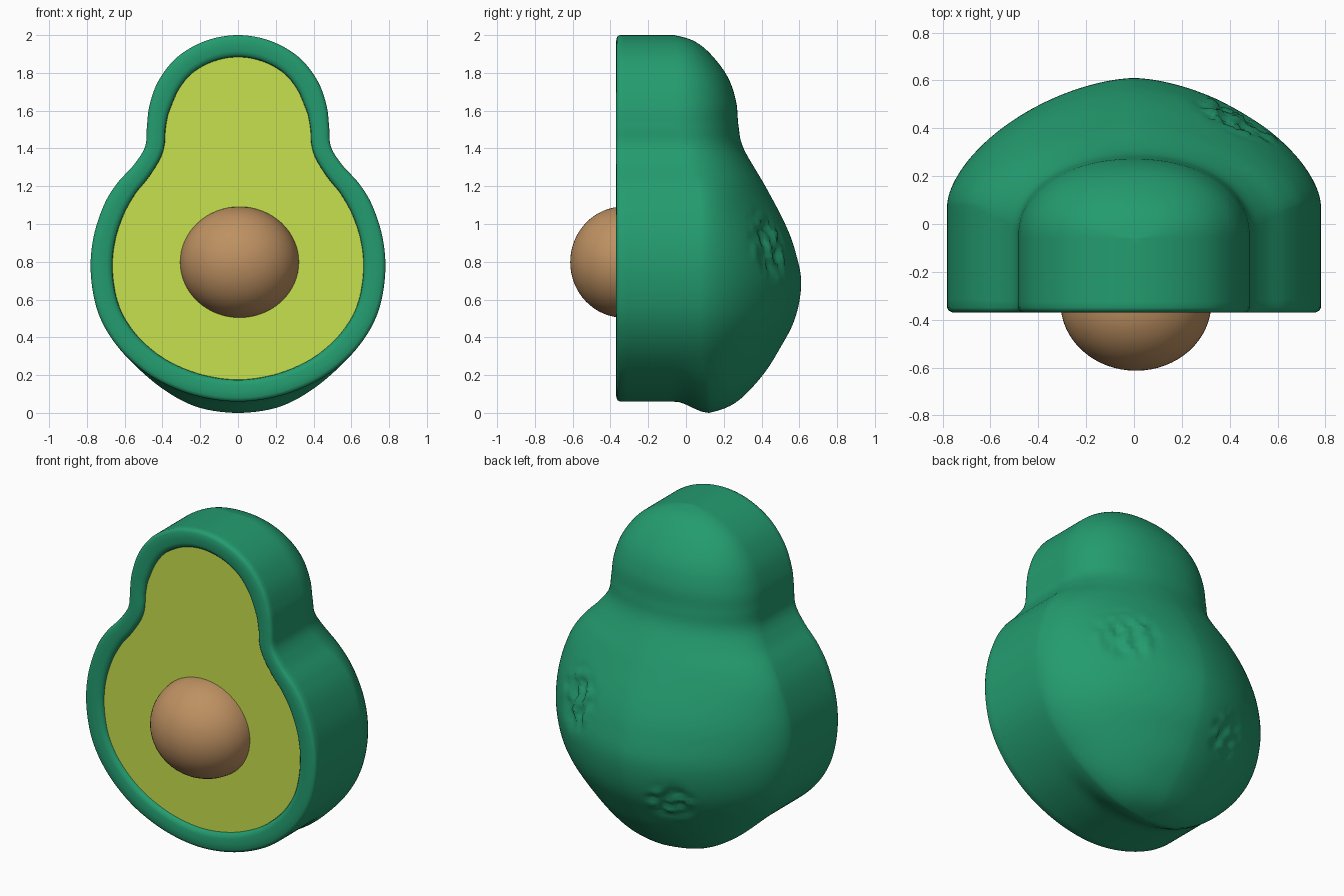
import bpy, bmesh, math
from mathutils import Vector, noise

if "Cube" in bpy.data.objects:
    bpy.data.objects.remove(bpy.data.objects["Cube"])


def material(name, rgb):
    m = bpy.data.materials.new(name)
    m.diffuse_color = (*rgb, 1)
    m.use_nodes = True
    m.node_tree.nodes["Principled BSDF"].inputs["Base Color"].default_value = m.diffuse_color
    return m


def finish(name, bm, mat, angle=40):
    me = bpy.data.meshes.new(name)
    bm.to_mesh(me)
    bm.free()
    me.materials.append(mat)
    ob = bpy.data.objects.new(name, me)
    bpy.context.collection.objects.link(ob)
    bpy.ops.object.select_all(action='DESELECT')
    bpy.context.view_layer.objects.active = ob
    ob.select_set(True)
    bpy.ops.object.shade_smooth_by_angle(angle=math.radians(angle))
    return ob


def cubic(p0, p1, p2, p3, t):
    return 0.5 * (2 * p1 + (p2 - p0) * t + (2 * p0 - 5 * p1 + 4 * p2 - p3) * t * t
                  + (3 * p1 - p0 - 3 * p2 + p3) * t ** 3)


def spline(pts, steps):
    out = []
    for i in range(1, len(pts) - 2):
        out += [cubic(*pts[i - 1:i + 3], k / steps) for k in range(steps)]
    return out + [pts[-2]]


def smooth(a, b, v):
    t = max(0, min(1, (v - a) / (b - a)))
    return t * t * (3 - 2 * t)


green = material("skin green", (0.017, 0.332, 0.16))
lime = material("flesh lime", (0.57, 0.75, 0.075))
brown = material("seed brown", (0.515, 0.283, 0.122))

# Right half of the front outline (x, z), bottom to top, with mirrored end points
half = [Vector(p) for p in [
    (-.22, .09), (0, .06), (.22, .09), (.42, .17), (.57, .28), (.68, .41), (.75, .56), (.78, .75),
    (.765, .93), (.71, 1.1), (.64, 1.215), (.55, 1.315), (.492, 1.41), (.482, 1.52),
    (.468, 1.63), (.42, 1.76), (.32, 1.885), (.17, 1.97), (0, 2.0), (-.17, 1.97)]]
outline = spline(half, 7)

# Back profile (z, y) at x = 0, sampled through a smooth curve
back = spline([Vector(p) for p in [
    (.05, 0), (.06, .12), (.1, .24), (.18, .35), (.3, .465), (.48, .57), (.68, .61), (.85, .58),
    (1.0, .525), (1.2, .42), (1.4, .305), (1.52, .278), (1.65, .265), (1.78, .22),
    (1.9, .13), (1.97, .04), (2.0, -.06), (2.01, -.1)]], 10)


def depth(z):
    for a, b in zip(back, back[1:]):
        if z <= b.x:
            t = (z - a.x) / max(1e-6, b.x - a.x)
            return a.y + (b.y - a.y) * max(0, t)
    return back[-1].y


SCARS = [(Vector((.42, .41, .88)), .23), (Vector((-.25, .51, .46)), .17)]


def shape(x, y, z):
    # bulge below the wall at the bottom
    z -= .06 * smooth(-.06, .12, y) * (1 - smooth(.08, .4, z)) * (1 - smooth(.15, .75, abs(x)))
    p = Vector((x, y, z))
    # rough scarred patches on the back
    for c, r in SCARS:
        f = 1 - smooth(.4 * r, r, (p - c).length)
        if f > 0:
            n = noise.noise(p * 20)
            p += (p - Vector((0, -.1, .8))).normalized() * f * (.03 * n - .008)
    return p


# Skin shell: horizontal slices, straight walls then a rounded back
EDGE = -.35
WALL, ARC = 12, 100
bm = bmesh.new()
rows = []
for q in outline:
    w, z = max(0, q.x), q.y
    head = smooth(1.1, 1.55, z)
    ys = -.06 + .14 * (1 - head) + .04 * (1 - smooth(.06, .3, z))
    b = max(depth(z), ys)
    e = 2 / (1.66 + .5 * head)
    sec = [(w, EDGE + (ys - EDGE) * k / WALL) for k in range(WALL)]
    for k in range(ARC + 1):
        a = math.pi * k / ARC
        c, s = math.cos(a), max(0, math.sin(a))
        sec.append((w * math.copysign(abs(c) ** e, c), ys + (b - ys) * s ** e))
    sec += [(-w, y) for _, y in reversed(sec[:WALL])]
    rows.append([bm.verts.new(shape(x, y, z)) for x, y in sec])
for r0, r1 in zip(rows, rows[1:]):
    for j in range(len(r0) - 1):
        bm.faces.new((r0[j], r0[j + 1], r1[j + 1], r1[j]))

# Closed loop and its outward normals for the rim
loop = outline + [Vector((-p.x, p.y)) for p in reversed(outline[1:-1])]
N = len(loop)


def inset(d):
    pts = []
    for i in range(N):
        t = (loop[(i + 1) % N] - loop[i - 1]).normalized()
        thin = 1 - .15 * (1 - smooth(.05, .3, abs(loop[i].y - 1.43)))
        pts.append(loop[i] - Vector((t.y, -t.x)) * d * thin)
    return pts


# Rounded rim running inward to the recessed flesh
rings = [[bm.verts.new((p.x, y, p.y)) for p in inset(d)] for d, y in
         [(0, EDGE), (.006, -.362), (.02, -.369), (.05, -.37), (.085, -.369),
          (.104, -.363), (.113, -.352), (.117, -.33)]]
for r0, r1 in zip(rings, rings[1:]):
    for i in range(N):
        k = (i + 1) % N
        bm.faces.new((r0[i], r0[k], r1[k], r1[i]))
bmesh.ops.remove_doubles(bm, verts=bm.verts, dist=1e-4)
bmesh.ops.recalc_face_normals(bm, faces=bm.faces)
finish("skin", bm, green, 60)

# Flat cut flesh
bm = bmesh.new()
face = bm.faces.new([bm.verts.new((p.x, -.345, p.y)) for p in inset(.116)])
face.normal_update()
if face.normal.y > 0:
    face.normal_flip()
bmesh.ops.triangulate(bm, faces=[face])
finish("flesh", bm, lime)

# Seed
bm = bmesh.new()
bmesh.ops.create_uvsphere(bm, u_segments=64, v_segments=32, radius=1)
for v in bm.verts:
    v.co = Vector((.008 + .315 * v.co.x, -.33 + .283 * v.co.y, .798 + .294 * v.co.z))
finish("seed", bm, brown)
